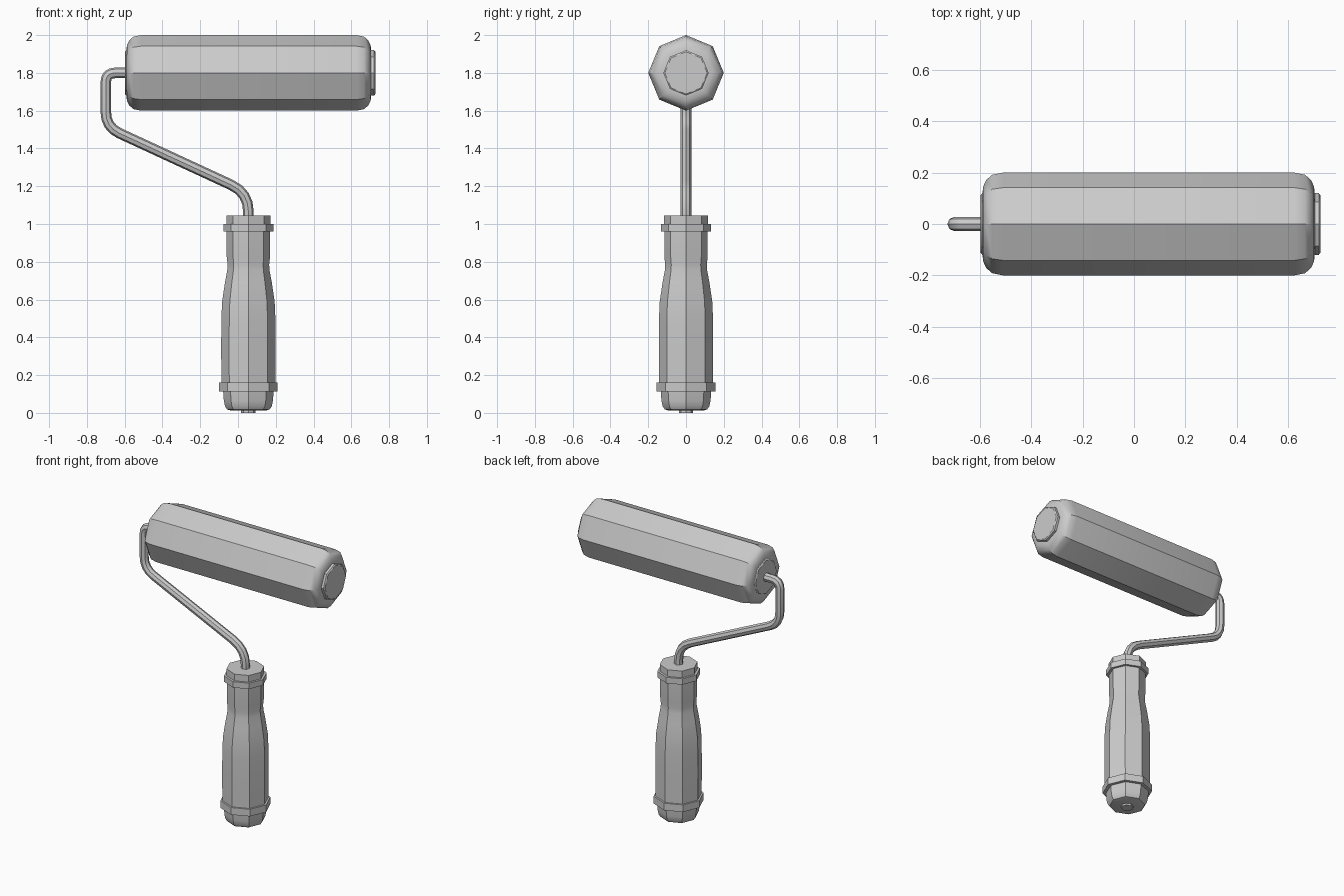
import bpy, bmesh
from math import sin, cos, radians, tau
from mathutils import Matrix

if "Cube" in bpy.data.objects:
    bpy.data.objects.remove(bpy.data.objects["Cube"])

SIDES = 8


def lathe(name, profile, place):
    """Eight-sided solid of revolution from (radius, height) points, capped at both ends."""
    bm = bmesh.new()
    rings = [[bm.verts.new((r * cos(tau * i / SIDES), r * sin(tau * i / SIDES), h))
              for i in range(SIDES)] for r, h in profile]
    for a, b in zip(rings, rings[1:]):
        for i in range(SIDES):
            j = (i + 1) % SIDES
            bm.faces.new((a[i], a[j], b[j], b[i]))
    bm.faces.new(rings[0][::-1])
    bm.faces.new(rings[-1])
    bm.transform(place)
    bmesh.ops.recalc_face_normals(bm, faces=bm.faces)
    mesh = bpy.data.meshes.new(name)
    bm.to_mesh(mesh)
    bm.free()
    obj = bpy.data.objects.new(name, mesh)
    bpy.context.collection.objects.link(obj)
    smooth(obj)
    return obj


def smooth(obj):
    bpy.ops.object.select_all(action='DESELECT')
    obj.select_set(True)
    bpy.context.view_layer.objects.active = obj
    bpy.ops.object.shade_smooth_by_angle(angle=radians(32))


upright = Matrix.Translation((0.055, 0, 0))
sideways = Matrix.Translation((0.057, 0, 1.8)) @ Matrix.Rotation(radians(90), 4, 'Y')

# Handle grip with a rounded butt and a narrower neck
lathe("handle_butt", [(0.09, 0.012), (0.112, 0.018), (0.124, 0.035), (0.13, 0.065),
                      (0.134, 0.12)], upright)
lathe("handle_grip", [(0.143, 0.14), (0.144, 0.35), (0.143, 0.5), (0.139, 0.59),
                      (0.124, 0.69), (0.112, 0.755), (0.110, 0.785), (0.115, 0.83),
                      (0.115, 0.98)], upright)
lathe("butt_plug", [(0.038, 0.0), (0.038, 0.03)], upright)

# Collars at both ends of the handle
lathe("lower_collar", [(0.155, 0.112), (0.155, 0.16)], upright)
lathe("upper_collar", [(0.132, 0.96), (0.132, 1.0)], upright)
lathe("handle_top", [(0.117, 0.98), (0.117, 1.045)], upright)

# Roller sleeve with rounded ends
end = [(0.12, 0.648), (0.147, 0.645), (0.172, 0.633), (0.192, 0.61), (0.2, 0.57)]
lathe("roller_sleeve", [(r, -h) for r, h in end] + end[::-1], sideways)

# Roller end caps
for name, s, out in (("right_end_cap", 1, 0.67), ("left_end_cap", -1, 0.655)):
    lathe(name, [(0.12, s * 0.63), (0.12, s * (out - 0.006)), (0.112, s * out)], sideways)

# Bent wire frame: corners filleted, then swept with an eight-sided section
corners = [(0.055, 1.0, 0), (0.055, 1.165, 0.1), (-0.70, 1.514, 0.08),
           (-0.70, 1.80, 0.05), (-0.56, 1.80, 0)]
path = []
for k, (x, z, cut) in enumerate(corners):
    if not cut:
        path.append((x, z))
        continue
    ends = []
    for n in (corners[k - 1], corners[k + 1]):
        dx, dz = n[0] - x, n[1] - z
        f = cut / (dx * dx + dz * dz) ** 0.5
        ends.append((x + dx * f, z + dz * f))
    (ax, az), (bx, bz) = ends
    for t in (0, 0.25, 0.5, 0.75, 1):
        u, v, w = (1 - t) ** 2, 2 * t * (1 - t), t * t
        path.append((u * ax + v * x + w * bx, u * az + v * z + w * bz))

curve = bpy.data.curves.new("wire_frame", 'CURVE')
curve.dimensions = '3D'
curve.bevel_depth = 0.028
curve.bevel_resolution = 2
curve.use_fill_caps = True
spline = curve.splines.new('POLY')
spline.points.add(len(path) - 1)
for p, (x, z) in zip(spline.points, path):
    p.co = (x, 0, z, 1)
wire = bpy.data.objects.new("wire_frame", curve)
bpy.context.collection.objects.link(wire)
bpy.ops.object.select_all(action='DESELECT')
wire.select_set(True)
bpy.context.view_layer.objects.active = wire
bpy.ops.object.convert(target='MESH')
smooth(bpy.context.view_layer.objects.active)
